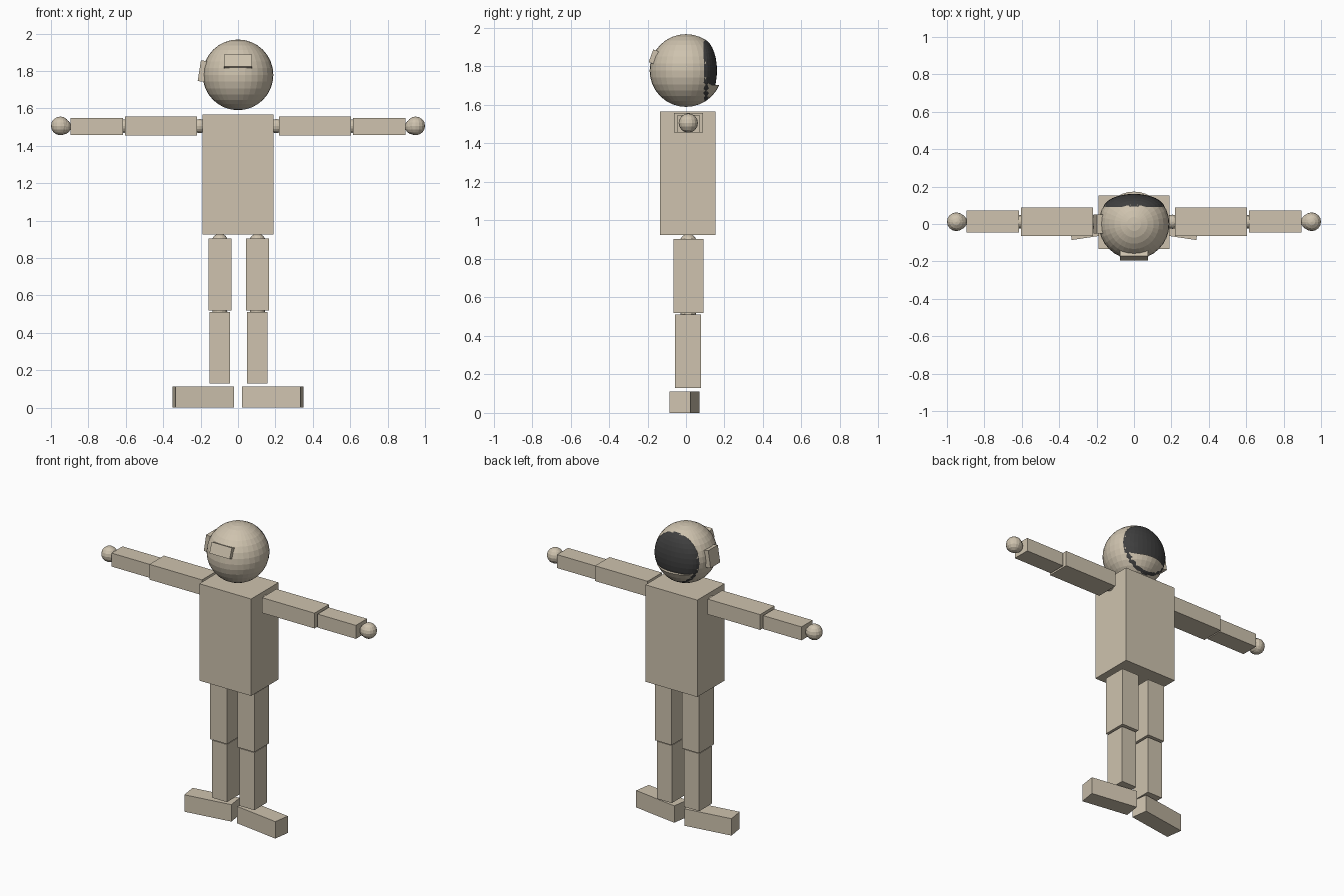
import bpy, math
from mathutils import Vector

if "Cube" in bpy.data.objects:
    bpy.data.objects.remove(bpy.data.objects["Cube"])


def material(name, rgb):
    m = bpy.data.materials.new(name)
    m.diffuse_color = (*rgb, 1)
    m.use_nodes = True
    m.node_tree.nodes["Principled BSDF"].inputs["Base Color"].default_value = m.diffuse_color
    return m


SUIT = material("warm_beige", (0.62, 0.545, 0.425))
DARK = material("dark_visor", (0.05, 0.05, 0.05))


def finish(name, mat):
    ob = bpy.context.object
    ob.name = name
    ob.data.materials.append(mat)
    return ob


def block(name, x, y, z, rot=(0, 0, 0), mat=SUIT):
    """Box from (min, max) ranges, rotated about its own centre."""
    lo, hi = Vector((x[0], y[0], z[0])), Vector((x[1], y[1], z[1]))
    bpy.ops.mesh.primitive_cube_add(size=1, location=(lo + hi) / 2, rotation=rot)
    ob = finish(name, mat)
    ob.scale = hi - lo
    return ob


def ball(name, loc, radii, mat=SUIT, seg=32, rings=16):
    bpy.ops.mesh.primitive_uv_sphere_add(segments=seg, ring_count=rings,
                                         radius=1, location=loc)
    ob = finish(name, mat)
    ob.scale = radii if isinstance(radii, tuple) else (radii,) * 3
    return ob


# torso
block("torso", (-0.19, 0.19), (-0.134, 0.153), (0.925, 1.567))

# limbs on both sides
YC = 0.012
for s, side in ((-1, "left"), (1, "right")):
    def span(a, b):
        return (min(s * a, s * b), max(s * a, s * b))

    # arm
    ball(side + "_shoulder", (s * 0.205, YC, 1.505), 0.038, seg=16, rings=8)
    block(side + "_upper_arm", span(0.22, 0.605), (-0.063, 0.088), (1.456, 1.557))
    ball(side + "_elbow", (s * 0.61, YC, 1.505), 0.036, seg=16, rings=8)
    block(side + "_forearm", span(0.615, 0.896), (-0.045, 0.071), (1.458, 1.547))
    ball(side + "_hand", (s * 0.95, YC, 1.506), 0.05, seg=16, rings=8)
    ball(side + "_wrist", (s * 0.935, YC, 1.502), 0.042, seg=16, rings=8)

    # leg
    legx = 0.097 if s < 0 else 0.104
    ball(side + "_hip", (s * legx, YC, 0.885), 0.045, seg=16, rings=8)
    block(side + "_thigh", span(legx - 0.062, legx + 0.062), (-0.066, 0.09), (0.52, 0.904))
    ball(side + "_knee", (s * legx, YC, 0.515), 0.04, seg=16, rings=8)
    block(side + "_shin", span(legx - 0.055, legx + 0.055), (-0.056, 0.079), (0.13, 0.511))

    # foot, turned slightly
    block(side + "_foot", span(0.027, 0.343), (-0.063, 0.047), (0, 0.112),
          rot=(0, 0, -s * math.radians(8.5)))

# helmet with a visor opening cut in the +y side
HZ = 1.779
helmet = ball("helmet", (0, 0, HZ), 0.189)
cutter = block("visor_cutter", (-0.152, 0.152), (0.092, 0.4), (HZ - 0.075, HZ + 0.152))
bpy.ops.object.transform_apply(location=False, rotation=False, scale=True)
bev = cutter.modifiers.new("round_corners", "BEVEL")
bev.width, bev.segments = 0.045, 4
bev.limit_method = 'WEIGHT'
weights = cutter.data.attributes.new("bevel_weight_edge", 'FLOAT', 'EDGE')
for e in cutter.data.edges:
    a, b = (cutter.data.vertices[i].co for i in e.vertices)
    weights.data[e.index].value = 1.0 if abs(a.y - b.y) > 0.1 else 0.0
cut = helmet.modifiers.new("visor_opening", "BOOLEAN")
cut.operation, cut.solver, cut.object = 'DIFFERENCE', 'EXACT', cutter
bpy.ops.object.select_all(action='DESELECT')
bpy.context.view_layer.objects.active = helmet
helmet.select_set(True)
bpy.ops.object.modifier_apply(modifier=cut.name)
bpy.data.objects.remove(cutter)

# curved dark visor bulging inside the opening
ball("visor", (0, 0.08, HZ), (0.166, 0.081, 0.166), mat=DARK)

# helmet plates
block("front_plate", (-0.074, 0.074), (-0.183, -0.151), (HZ + 0.036, HZ + 0.106),
      rot=(math.radians(-20), 0, 0))
block("side_plate", (-0.207, -0.172), (-0.05, 0.05), (HZ - 0.036, HZ + 0.076),
      rot=(0, math.radians(9), 0))
